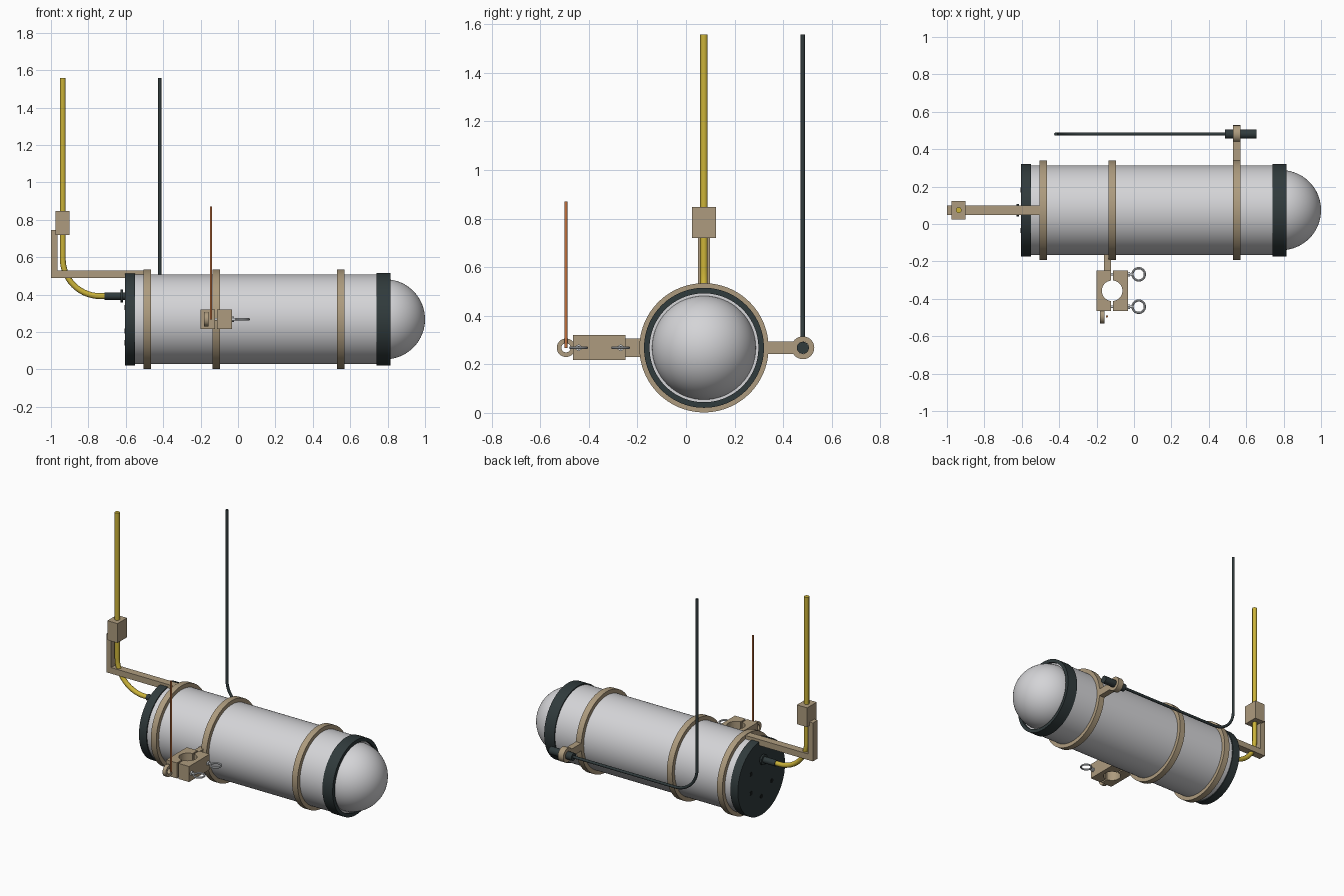
import bpy, bmesh, math
from mathutils import Vector

if "Cube" in bpy.data.objects:
    bpy.data.objects.remove(bpy.data.objects["Cube"])

CY, CZ = 0.074, 0.268            # axis of the tank


def material(name, rgb):
    m = bpy.data.materials.new(name)
    m.diffuse_color = (*rgb, 1)
    m.use_nodes = True
    m.node_tree.nodes["Principled BSDF"].inputs["Base Color"].default_value = m.diffuse_color
    return m


GREY = material("light grey", (0.66, 0.66, 0.68))
DARK = material("dark slate", (0.03, 0.043, 0.045))
TAN = material("tan", (0.42, 0.33, 0.21))
YELLOW = material("yellow", (0.60, 0.45, 0.04))
ORANGE = material("orange", (0.56, 0.17, 0.05))
STEEL = material("steel", (0.62, 0.64, 0.66))
BLACK = material("hole black", (0.008, 0.01, 0.01))


def finish(name, bm, mat, smooth=True):
    bmesh.ops.remove_doubles(bm, verts=bm.verts, dist=1e-5)
    bmesh.ops.recalc_face_normals(bm, faces=bm.faces)
    me = bpy.data.meshes.new(name)
    bm.to_mesh(me)
    bm.free()
    me.materials.append(mat)
    ob = bpy.data.objects.new(name, me)
    bpy.context.collection.objects.link(ob)
    if smooth:
        bpy.ops.object.select_all(action='DESELECT')
        ob.select_set(True)
        bpy.context.view_layer.objects.active = ob
        bpy.ops.object.shade_smooth_by_angle(angle=math.radians(35))
    return ob


def lathe(name, profile, y, z, mat, closed=False, steps=64):
    """Revolve (x, radius) points about an x-parallel axis through y, z."""
    bm = bmesh.new()
    vs = [bm.verts.new((x, y, z + r)) for x, r in profile]
    pairs = list(zip(vs, vs[1:])) + ([(vs[-1], vs[0])] if closed else [])
    es = [bm.edges.new(p) for p in pairs]
    bmesh.ops.spin(bm, geom=vs + es, cent=(0, y, z), axis=(1, 0, 0),
                   angle=2 * math.pi, steps=steps, use_merge=False)
    return finish(name, bm, mat)


def ring(name, x0, x1, r_out, r_in, y, z, mat, steps=64):
    return lathe(name, [(x0, r_in), (x0, r_out), (x1, r_out), (x1, r_in)],
                 y, z, mat, True, steps)


def disc(name, x0, x1, r, y, z, mat, steps=64):
    return lathe(name, [(x0, 0), (x0, r), (x1, r), (x1, 0)], y, z, mat, steps=steps)


def box(name, lo, hi, mat):
    bm = bmesh.new()
    bmesh.ops.create_cube(bm, size=1)
    for v in bm.verts:
        v.co = [(a + b) / 2 + c * (b - a) for a, b, c in zip(lo, hi, v.co)]
    return finish(name, bm, mat, False)


def prism(name, outline, z0, z1, mat):
    """Extrude an (x, y) outline upward."""
    bm = bmesh.new()
    face = bm.faces.new([bm.verts.new((x, y, z0)) for x, y in outline])
    top = bmesh.ops.extrude_face_region(bm, geom=[face])["geom"]
    for v in top:
        if isinstance(v, bmesh.types.BMVert):
            v.co.z = z1
    return finish(name, bm, mat)


def rod(name, points, radius, mat, sides=16):
    """Sweep a circle along a path lying in an xz plane."""
    bm = bmesh.new()
    pts = [Vector(p) for p in points]
    side, rings = Vector((0, 1, 0)), []
    for i, p in enumerate(pts):
        t = (pts[min(i + 1, len(pts) - 1)] - pts[max(i - 1, 0)]).normalized()
        up = side.cross(t)
        rings.append([bm.verts.new(p + radius * (math.cos(a) * side + math.sin(a) * up))
                      for a in (2 * math.pi * k / sides for k in range(sides))])
    for a, b in zip(rings, rings[1:]):
        for k in range(sides):
            n = (k + 1) % sides
            bm.faces.new((a[k], a[n], b[n], b[k]))
    bm.faces.new(rings[0])
    bm.faces.new(rings[-1])
    return finish(name, bm, mat)


def elbow(x, y, z, r, n=14):
    """Quarter bend from vertical at x down to horizontal at z."""
    return [(x + r - r * math.cos(a), y, z + r - r * math.sin(a))
            for a in (math.pi / 2 * k / n for k in range(n + 1))]


# Tank body, end caps and dome
disc("tank_body", -0.58, 0.80, 0.24, CY, CZ, GREY, 96)
disc("rear_cap", -0.605, -0.55, 0.247, CY, CZ, DARK, 96)
ring("front_collar", 0.74, 0.815, 0.247, 0.224, CY, CZ, DARK, 96)
lathe("front_dome", [(0.786 + 0.214 * math.sin(a), 0.214 * math.cos(a))
                     for a in (math.pi / 2 * k / 20 for k in range(21))], CY, CZ, GREY)

# Small recesses on the rear cap
for k in range(5):
    a = math.radians(90 + 60 * (k + 1))
    disc("rear_cap_hole", -0.607, -0.60, 0.014, CY + 0.125 * math.cos(a),
         CZ + 0.125 * math.sin(a), BLACK, 16)

# Straps around the tank
for x in (-0.485, -0.117, 0.55):
    ring("tank_strap", x - 0.02, x + 0.02, 0.266, 0.238, CY, CZ, TAN, 96)

# Rear mast bracket and block
box("mast_arm", (-1.0, CY - 0.025, 0.49), (-0.485, CY + 0.025, 0.53), TAN)
box("mast_upright", (-1.0, CY - 0.025, 0.49), (-0.965, CY + 0.025, 0.745), TAN)
box("mast_block", (-0.975, CY - 0.05, 0.72), (-0.90, CY + 0.05, 0.848), TAN)

# Yellow mast with its bend and plug
rod("yellow_mast", [(-0.937, CY, 1.558)] + elbow(-0.937, CY, 0.392, 0.2)
    + [(-0.70, CY, 0.392)], 0.0155, YELLOW)
disc("mast_plug", -0.715, -0.60, 0.02, CY, 0.392, DARK, 24)
disc("mast_plug_flange", -0.628, -0.616, 0.034, CY, 0.392, DARK, 24)

# Rear whip rod, grip and holder
WY = 0.481
rod("whip_rod", [(-0.418, WY, 1.558)] + elbow(-0.418, WY, CZ, 0.16)
    + [(0.50, WY, CZ)], 0.009, DARK)
disc("whip_grip", 0.487, 0.655, 0.025, WY, CZ, DARK, 24)
ring("whip_holder_ring", 0.53, 0.57, 0.047, 0.025, WY, CZ, TAN, 40)
box("whip_holder_arm", (0.53, CY + 0.25, CZ - 0.025), (0.57, WY - 0.03, CZ + 0.025), TAN)

# Split clamp: two mirrored jaws around a vertical hole
KX, KY = -0.117, -0.357
for s in (-1, 1):
    gap, r, w, d = 0.005, 0.055, 0.084, 0.108
    a0 = math.acos(gap / r)
    arc = [(KX + s * r * math.cos(a), KY + r * math.sin(a))
           for a in (a0 - 2 * a0 * k / 24 for k in range(25))]
    prism("clamp_jaw", arc + [(KX + s * x, KY + y) for x, y in
                              ((gap, -d), (w, -d), (w, d), (gap, d))], 0.217, 0.32, TAN)
box("clamp_arm", (-0.16, KY + 0.10, 0.23), (-0.122, CY - 0.235, 0.306), TAN)

# Eye bolts closing the clamp
for y in (KY - 0.085, KY + 0.088):
    disc("bolt_shank", -0.19, -0.01, 0.007, y, CZ, STEEL, 16)
    disc("bolt_nut", -0.034, -0.022, 0.014, y, CZ, STEEL, 6)
    bm = bmesh.new()
    n, m = 32, 10
    grid = [[bm.verts.new((0.025 + (0.033 + 0.006 * math.cos(v)) * math.cos(u),
                           y + (0.033 + 0.006 * math.cos(v)) * math.sin(u),
                           CZ + 0.006 * math.sin(v)))
             for v in (2 * math.pi * j / m for j in range(m))]
            for u in (2 * math.pi * i / n for i in range(n))]
    for i in range(n):
        for j in range(m):
            a, b = grid[i], grid[(i + 1) % n]
            bm.faces.new((a[j], b[j], b[(j + 1) % m], a[(j + 1) % m]))
    finish("bolt_eye", bm, STEEL)

# Side lug and thin orange rod
ring("clamp_lug", -0.181, -0.157, 0.038, 0.019, -0.494, CZ, TAN, 32)
rod("orange_rod", [(-0.145, -0.494, 0.87), (-0.145, -0.494, 0.268)], 0.006, ORANGE, 12)
